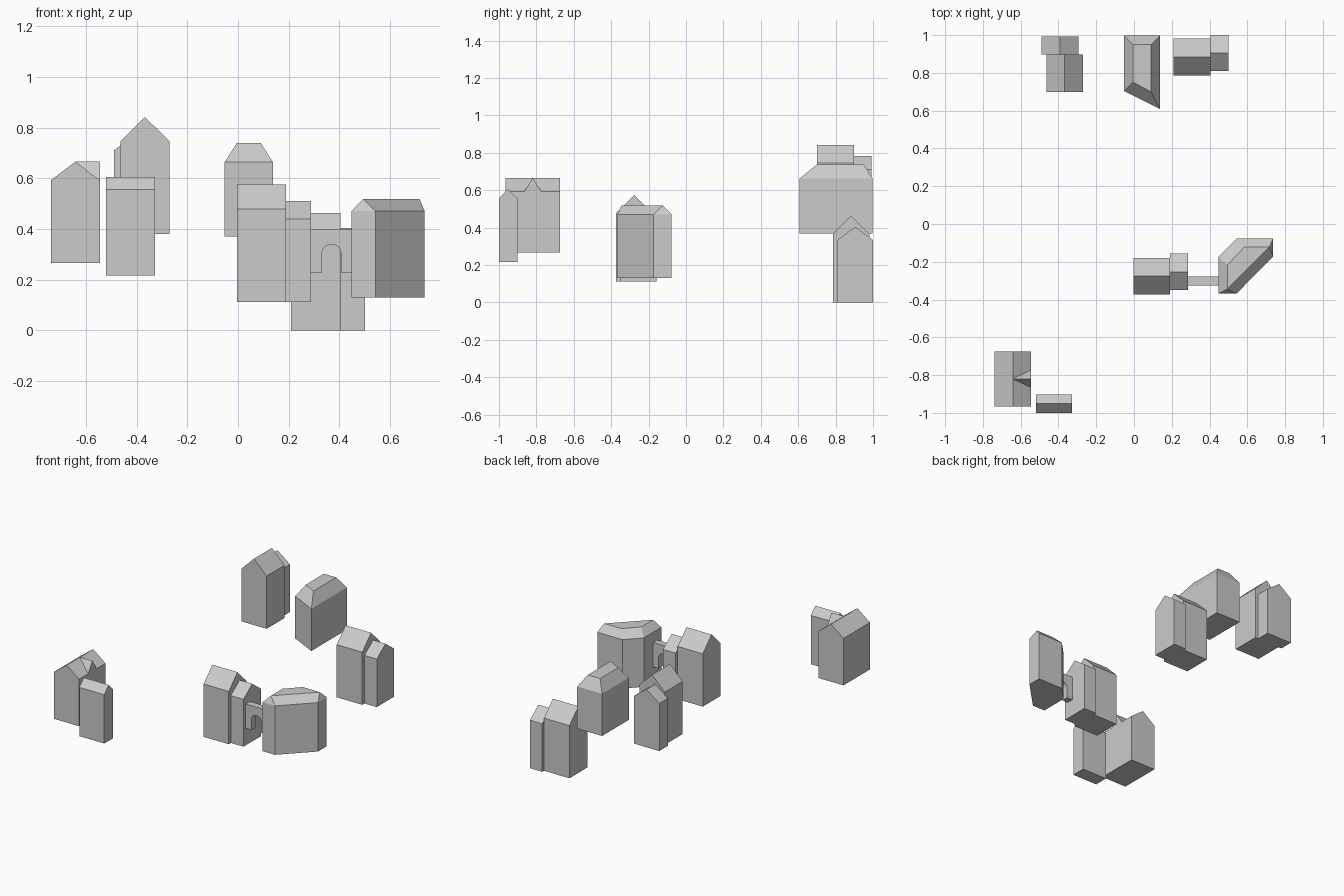
import bpy, math

if "Cube" in bpy.data.objects:
    bpy.data.objects.remove(bpy.data.objects["Cube"])


def mesh_object(name, verts, faces):
    mesh = bpy.data.meshes.new(name)
    mesh.from_pydata(verts, [], faces)
    mesh.validate()
    obj = bpy.data.objects.new(name, mesh)
    bpy.context.collection.objects.link(obj)
    return obj


def extrude_profile(name, profile, axis, start, end):
    """Extrude a closed (horizontal, z) profile along x or y."""
    def point(t, h, z):
        return (t, h, z) if axis == 'x' else (h, t, z)
    n = len(profile)
    verts = [point(t, h, z) for t in (start, end) for h, z in profile]
    faces = [(i, (i + 1) % n, n + (i + 1) % n, n + i) for i in range(n)]
    faces += [tuple(range(n))[::-1], tuple(range(n, 2 * n))]
    if axis == 'y':
        faces = [f[::-1] for f in faces]
    # flip so that all normals point outward
    faces = [f[::-1] for f in faces] if profile_area(profile) < 0 else faces
    return mesh_object(name, verts, faces)


def profile_area(p):
    return sum(a[0] * b[1] - b[0] * a[1] for a, b in zip(p, p[1:] + p[:1]))


def gable_house(name, x, y, base, eave, ridge, axis):
    across, along = (y, x) if axis == 'x' else (x, y)
    a, b = across
    profile = [(a, base), (b, base), (b, eave), ((a + b) / 2, ridge), (a, eave)]
    return extrude_profile(name, profile, axis, *along)


def sloped_roof_building(name, plan, top, base, eave, height):
    """Counter-clockwise footprint with walls, roof slopes and a flat cap."""
    n = len(plan)
    verts = [(x, y, z) for z in (base, eave) for x, y in plan]
    unique = list(dict.fromkeys(top))
    verts += [(x, y, height) for x, y in unique]
    inner = [2 * n + unique.index(p) for p in top]
    faces = [tuple(range(n))[::-1], tuple(range(2 * n, 2 * n + len(unique)))]
    for i in range(n):
        j = (i + 1) % n
        faces.append((i, j, n + j, n + i))
        faces.append(tuple(dict.fromkeys((n + i, n + j, inner[j], inner[i]))))
    return mesh_object(name, verts, faces)


# Gabled houses: name, x range, y range, base, eave, ridge, ridge direction
houses = [
    ("back_left_house", (-0.464, -0.27), (0.70, 0.897), 0.38, 0.746, 0.841, 'y'),
    ("back_left_annex", (-0.489, -0.294), (0.897, 0.992), 0.38, 0.71, 0.782, 'y'),
    ("back_right_house", (0.209, 0.405), (0.785, 0.981), 0.0, 0.366, 0.463, 'x'),
    ("back_right_annex", (0.405, 0.50), (0.81, 1.0), 0.0, 0.334, 0.404, 'x'),
    ("middle_house", (-0.003, 0.19), (-0.373, -0.18), 0.111, 0.478, 0.575, 'x'),
    ("middle_annex", (0.19, 0.287), (-0.35, -0.157), 0.111, 0.44, 0.511, 'x'),
    ("front_left_house", (-0.738, -0.545), (-0.966, -0.675), 0.266, 0.592, 0.665, 'y'),
    ("front_left_annex", (-0.52, -0.328), (-1.0, -0.902), 0.217, 0.556, 0.605, 'x'),
]
for spec in houses:
    gable_house(*spec)

# Cross gable running from the right wall to the main ridge
mesh_object("cross_gable",
            [(-0.545, -0.866, 0.592), (-0.545, -0.773, 0.592),
             (-0.545, -0.82, 0.665), (-0.6415, -0.82, 0.665)],
            [(0, 1, 2), (0, 2, 3), (1, 3, 2), (0, 3, 1)])

# Arched gate wall linking the middle house and the corner building
arch = [(0.3685 + 0.0375 * math.cos(a), 0.305 + 0.034 * math.sin(a))
        for a in (math.pi * i / 8 for i in range(9))]
gate = ([(0.287, 0.229), (0.331, 0.229)] + arch[::-1] +
        [(0.406, 0.229), (0.447, 0.229), (0.447, 0.398), (0.287, 0.398)])
extrude_profile("arched_gate", gate, 'y', -0.325, -0.278)

# Back building with a slanted front
sloped_roof_building(
    "slanted_building",
    [(-0.053, 0.704), (0.138, 0.608), (0.138, 0.997), (-0.053, 0.997)],
    [(-0.005, 0.751), (0.09, 0.70), (0.09, 0.95), (-0.005, 0.95)],
    0.37, 0.663, 0.738)

# Diagonal corner building whose roof ends close in triangles
end_a, end_b = (0.494, -0.345), (0.716, -0.123)
sloped_roof_building(
    "corner_building",
    [(0.447, -0.368), (0.543, -0.368), (0.736, -0.173),
     (0.736, -0.077), (0.543, -0.077), (0.447, -0.175)],
    [end_a, end_a, end_b, end_b, (0.583, -0.123), (0.494, -0.217)],
    0.13, 0.47, 0.518)
